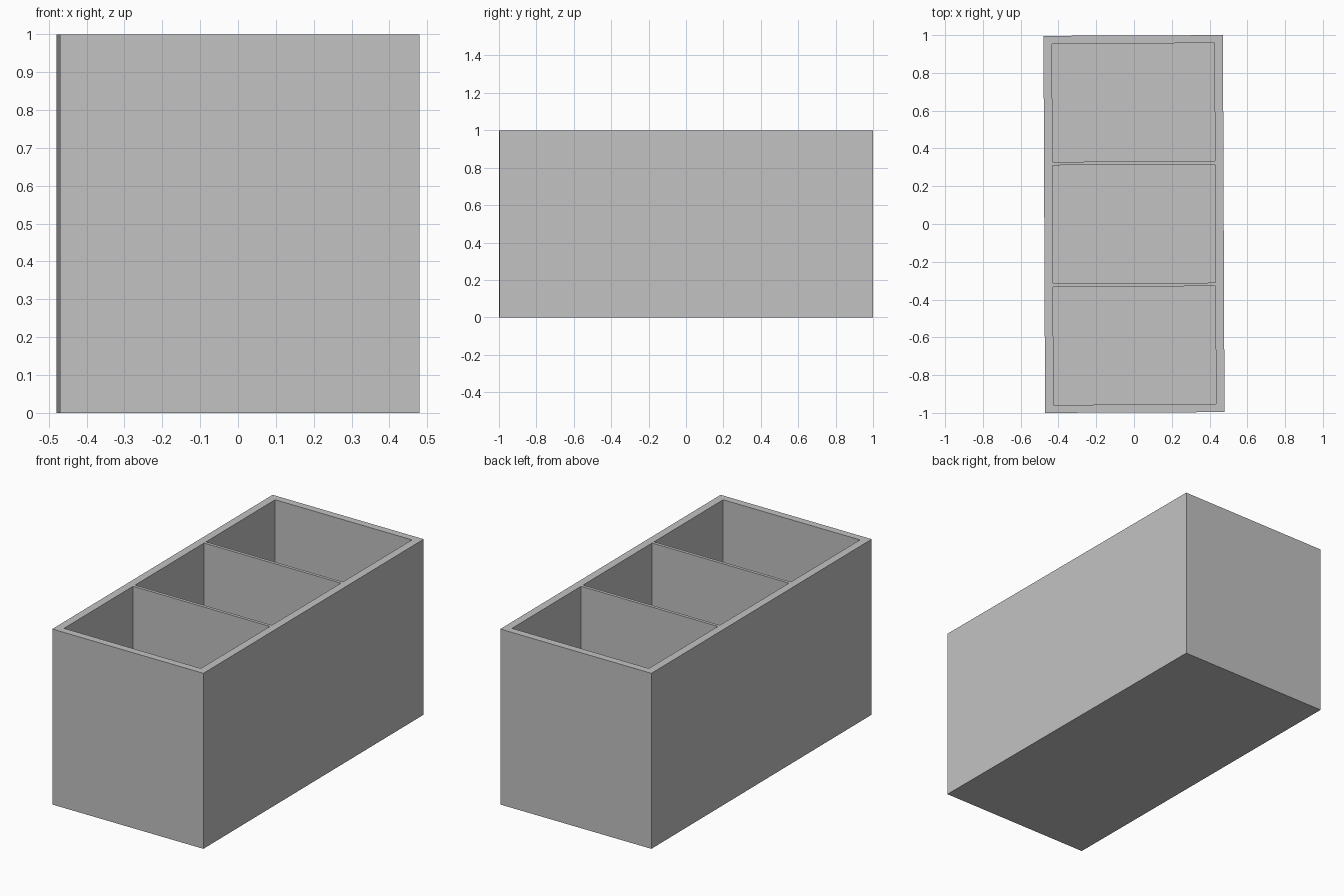
import bpy
import bmesh
from mathutils import Matrix

if "Cube" in bpy.data.objects:
    bpy.data.objects.remove(bpy.data.objects["Cube"])

HALF_X, HALF_Y, HEIGHT = 0.475, 0.998, 1.0     # outer shell
IN_X, IN_Y, FLOOR = 0.43, 0.956, 0.045         # inner space
DIVIDER = 0.018                                # partition thickness
TWIST = 0.0042                                 # slight turn about z

grey = bpy.data.materials.new("light_grey")
grey.diffuse_color = (0.54, 0.54, 0.54, 1)
grey.use_nodes = True
grey.node_tree.nodes["Principled BSDF"].inputs["Base Color"].default_value = grey.diffuse_color

# Grid lines of the rim: compartments are the odd y bands of the middle column
pocket = (2 * IN_Y - 2 * DIVIDER) / 3
xs = [-HALF_X, -IN_X, IN_X, HALF_X]
ys = [-HALF_Y]
for i in range(3):
    start = -IN_Y + i * (pocket + DIVIDER)
    ys += [start, start + pocket]
ys.append(HALF_Y)

bm = bmesh.new()


def grid(z):
    return [[bm.verts.new((x, y, z)) for y in ys] for x in xs]


top, base = grid(HEIGHT), grid(0)
last_x, last_y = len(xs) - 1, len(ys) - 1
pockets = []
for i in range(last_x):
    for j in range(last_y):
        ring = [(i, j), (i + 1, j), (i + 1, j + 1), (i, j + 1)]
        face = bm.faces.new([top[a][b] for a, b in ring])
        bm.faces.new([base[a][b] for a, b in reversed(ring)])
        if i == 1 and j % 2 == 1:
            pockets.append(face)

# Outer walls
border = ([(i, 0) for i in range(last_x)] + [(last_x, j) for j in range(last_y)]
          + [(i, last_y) for i in range(last_x, 0, -1)]
          + [(0, j) for j in range(last_y, 0, -1)])
for (a, b), (c, d) in zip(border, border[1:] + border[:1]):
    bm.faces.new((base[a][b], base[c][d], top[c][d], top[a][b]))

# Sink each compartment down to the floor
for face in pockets:
    rim = list(face.verts)
    bm.faces.remove(face)
    low = [bm.verts.new((v.co.x, v.co.y, FLOOR)) for v in rim]
    bm.faces.new(low)
    for k in range(4):
        n = (k + 1) % 4
        bm.faces.new((rim[k], rim[n], low[n], low[k]))

# Merge the flat grid faces, then turn the box slightly
bmesh.ops.recalc_face_normals(bm, faces=bm.faces[:])
bmesh.ops.dissolve_limit(bm, angle_limit=0.01, verts=bm.verts[:], edges=bm.edges[:])
bmesh.ops.transform(bm, matrix=Matrix.Rotation(TWIST, 4, 'Z'), verts=bm.verts[:])

mesh = bpy.data.meshes.new("divided_box")
bm.to_mesh(mesh)
bm.free()
mesh.materials.append(grey)
bpy.context.collection.objects.link(bpy.data.objects.new("divided_box", mesh))
